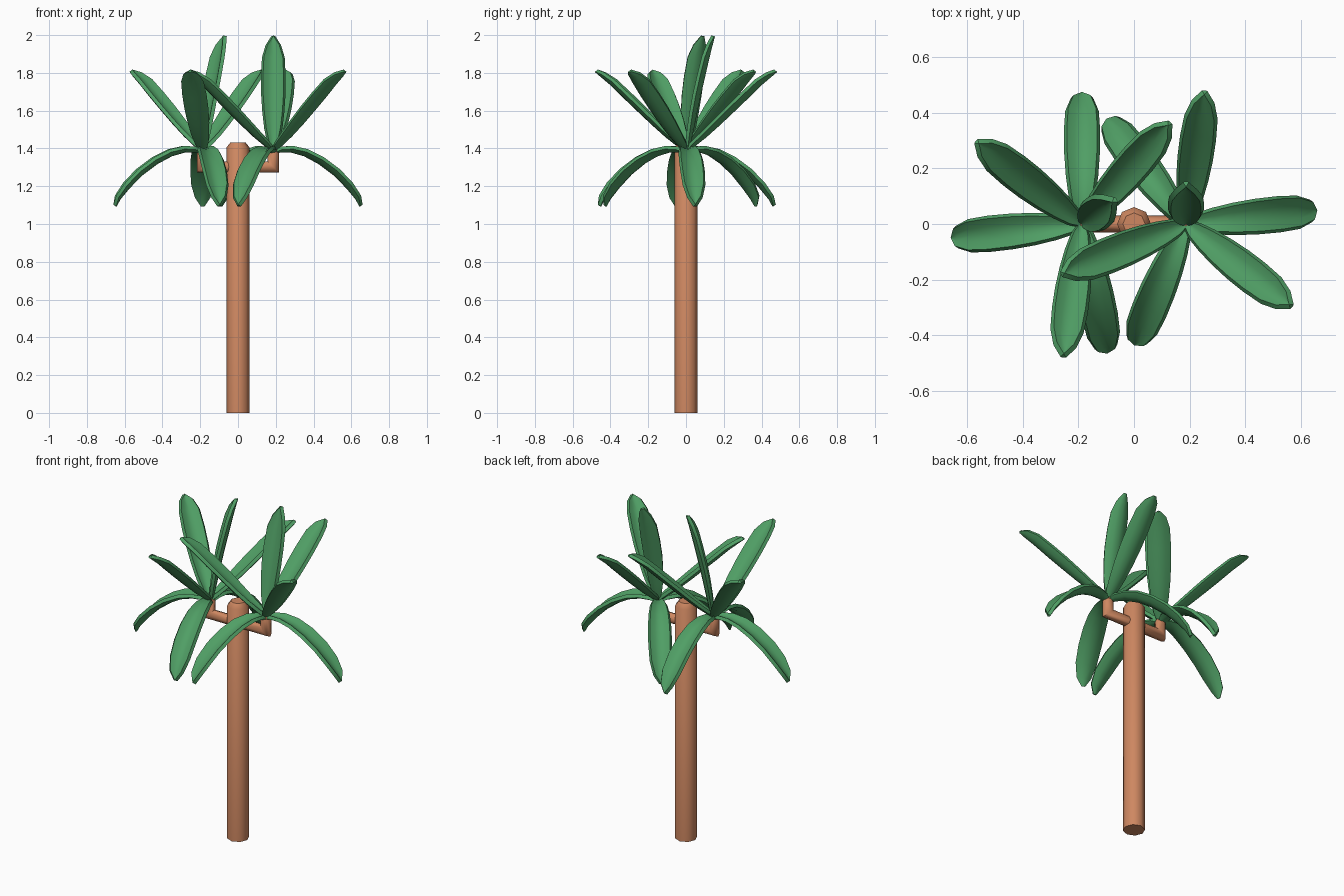
import bpy, bmesh, math
from mathutils import Vector

if "Cube" in bpy.data.objects:
    bpy.data.objects.remove(bpy.data.objects["Cube"])


def material(name, rgb):
    m = bpy.data.materials.new(name)
    m.diffuse_color = (*rgb, 1)
    m.use_nodes = True
    m.node_tree.nodes["Principled BSDF"].inputs["Base Color"].default_value = m.diffuse_color
    return m


BARK = material("orange brown bark", (0.62, 0.245, 0.12))
LEAF = material("leaf green", (0.08, 0.345, 0.13))


def finish(bm, name, mat, thick=0):
    bmesh.ops.recalc_face_normals(bm, faces=bm.faces)
    me = bpy.data.meshes.new(name)
    bm.to_mesh(me)
    bm.free()
    me.materials.append(mat)
    ob = bpy.data.objects.new(name, me)
    bpy.context.collection.objects.link(ob)
    bpy.context.view_layer.objects.active = ob
    ob.select_set(True)
    if thick:
        s = ob.modifiers.new("thickness", "SOLIDIFY")
        s.thickness, s.offset = thick, 0
        bpy.ops.object.modifier_apply(modifier=s.name)
    bpy.ops.object.shade_smooth_by_angle(angle=math.radians(46))
    ob.select_set(False)
    return ob


def skin(bm, rings):
    """Bridge a list of closed vertex rings and cap both ends."""
    n = len(rings[0])
    loops = [[bm.verts.new(p) for p in r] for r in rings]
    for a, b in zip(loops, loops[1:]):
        for i in range(n):
            j = (i + 1) % n
            bm.faces.new((a[i], a[j], b[j], b[i]))
    bm.faces.new(loops[0][::-1])
    bm.faces.new(loops[-1])


# Trunk: eight-sided post with a chamfered top
bm = bmesh.new()
skin(bm, [[(r * math.cos(i * math.pi / 4), r * math.sin(i * math.pi / 4), z) for i in range(8)]
          for r, z in ((0.061, 0), (0.061, 1.405), (0.04, 1.432))])
finish(bm, "trunk", BARK)

# Arms: mitred elbow from the trunk out and up to each crown
CX, ARM_Z, ARM_R = 0.187, 1.302, 0.03
for side, label in ((-1, "left"), (1, "right")):
    bm = bmesh.new()
    ring = [(ARM_R * math.cos(a * math.pi / 4), ARM_R * math.sin(a * math.pi / 4)) for a in range(8)]
    skin(bm, [[(side * 0.02, y, ARM_Z + h) for h, y in ring],
              [(side * (CX - h), y, ARM_Z + h) for h, y in ring],
              [(side * (CX - h), y, 1.385) for h, y in ring],
              [(side * (CX - h * 0.6), y * 0.6, 1.405) for h, y in ring]])
    finish(bm, label + "_arm", BARK)

# Leaf centre lines as (distance from the crown, height)
PATHS = {
    "drooping": [(0, 1.385), (0.04, 1.395), (0.1, 1.393), (0.17, 1.373), (0.25, 1.33),
                 (0.33, 1.27), (0.40, 1.20), (0.45, 1.14), (0.472, 1.10)],
    "spreading": [(0, 1.395), (0.04, 1.425), (0.1, 1.472), (0.17, 1.534), (0.245, 1.604),
                  (0.32, 1.675), (0.395, 1.748), (0.445, 1.79), (0.475, 1.815)],
    "upright": [(0, 1.395), (0.013, 1.445), (0.026, 1.505), (0.043, 1.59), (0.062, 1.68),
                (0.085, 1.78), (0.108, 1.88), (0.124, 1.945), (0.138, 1.997)],
}
HALF = [0.012, 0.03, 0.043, 0.053, 0.059, 0.06, 0.055, 0.036, 0.005]


def leaf(name, kind, cx, azimuth):
    """Trough-shaped leaf: a curved strip with raised edges and a thick rim."""
    a = math.radians(azimuth)
    out, across = Vector((math.cos(a), math.sin(a), 0)), Vector((-math.sin(a), math.cos(a), 0))
    path = PATHS[kind]
    bm = bmesh.new()
    rows = []
    for k, (r, z) in enumerate(path):
        p, q = path[max(k - 1, 0)], path[min(k + 1, len(path) - 1)]
        d = Vector((q[0] - p[0], q[1] - p[1])).normalized()
        normal = out * -d.y + Vector((0, 0, d.x))
        centre = Vector((cx, 0, z)) + out * r
        w = HALF[k]
        rows.append([bm.verts.new(centre + across * w * u + normal * (0.42 * w * u * u - 0.006))
                     for u in (-1, -0.5, 0, 0.5, 1)])
    for p, q in zip(rows, rows[1:]):
        for i in range(4):
            bm.faces.new((p[i], p[i + 1], q[i + 1], q[i]))
    finish(bm, name, LEAF, 0.02)


# Two crowns of seven leaves each
CROWNS = {
    "right": (CX, {"drooping": (6, 127, 247), "spreading": (-38, 82, 202), "upright": (90,)}),
    "left": (-CX, {"drooping": (186, 281, 90), "spreading": (142, 262, 49), "upright": (36,)}),
}
for label, (cx, kinds) in CROWNS.items():
    for kind, angles in kinds.items():
        for n, az in enumerate(angles, 1):
            leaf(f"{label}_{kind}_leaf_{n}", kind, cx, az)
